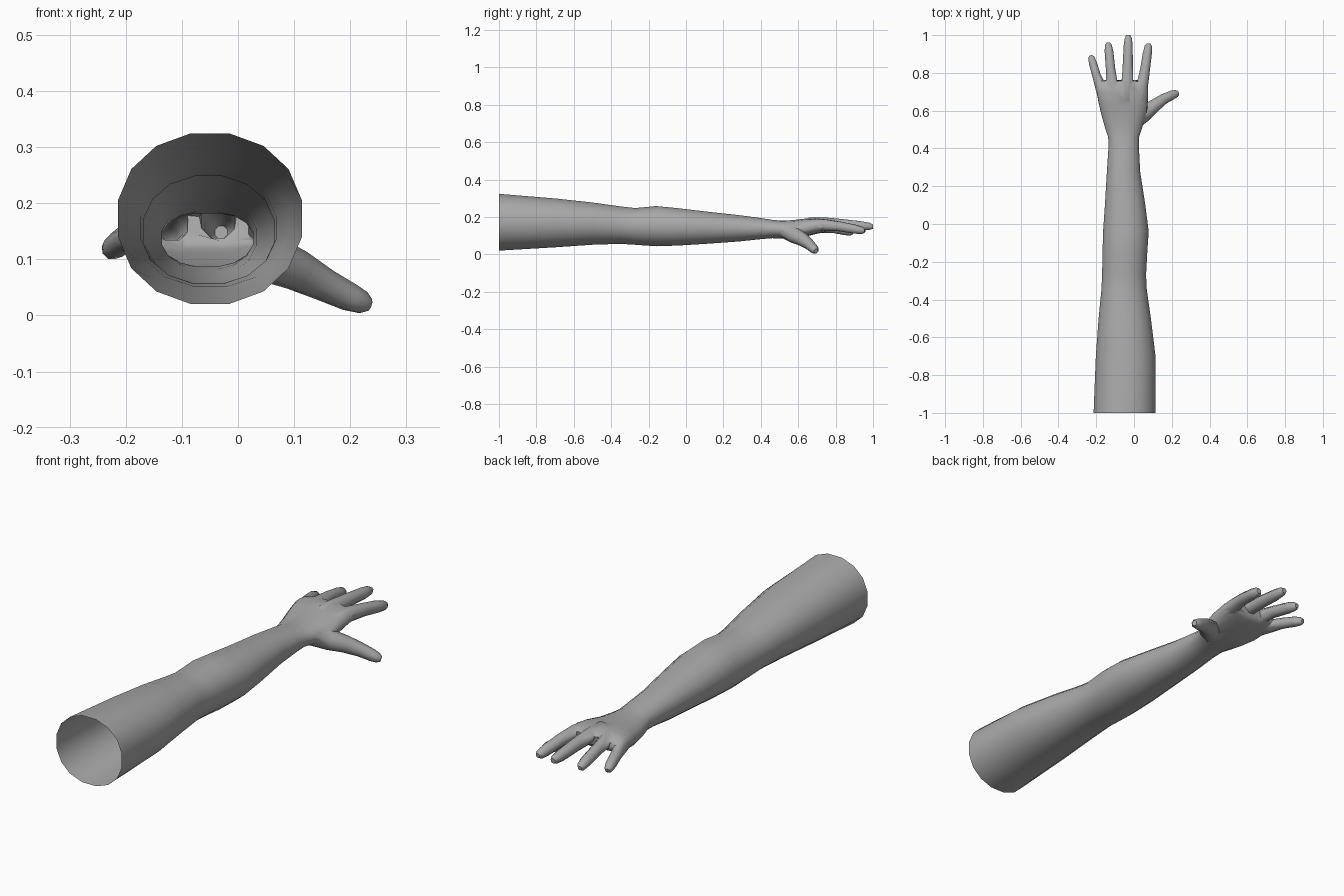
import bpy, bmesh, math
from mathutils import Vector

cube = bpy.data.objects.get("Cube")
if cube:
    bpy.data.objects.remove(cube, do_unlink=True)


def make_material(name, value):
    mat = bpy.data.materials.new(name)
    mat.use_nodes = True
    colour = (value, value, value, 1)
    mat.diffuse_color = colour
    mat.node_tree.nodes["Principled BSDF"].inputs["Base Color"].default_value = colour
    return mat


skin = make_material("grey skin", 0.4)


def loft(name, rings):
    """Closed skin through rings of points."""
    bm = bmesh.new()
    loops = [[bm.verts.new(p) for p in ring] for ring in rings]
    n = len(loops[0])
    for a, b in zip(loops, loops[1:]):
        for i in range(n):
            j = (i + 1) % n
            bm.faces.new((a[i], a[j], b[j], b[i]))
    bm.faces.new(loops[0])
    bm.faces.new(loops[-1])
    bmesh.ops.recalc_face_normals(bm, faces=bm.faces)
    mesh = bpy.data.meshes.new(name)
    bm.to_mesh(mesh)
    bm.free()
    mesh.materials.append(skin)
    obj = bpy.data.objects.new(name, mesh)
    bpy.context.collection.objects.link(obj)
    return obj


def oval(centre, u, v, sides, power=1.0):
    """Ring around centre with half axes u and v; power below 1 squares it."""
    ring = []
    for i in range(sides):
        a = math.tau * (i + 0.5) / sides
        c, s = math.cos(a), math.sin(a)
        ring.append(centre + u * math.copysign(abs(c) ** power, c)
                    + v * math.copysign(abs(s) ** power, s))
    return ring


# Arm and palm sections: y, x min, x max, z min, z max
SECTIONS = [
    (-1, -.217, .117, .018, .327), (-.7, -.205, .117, .036, .302),
    (-.5, -.19, .092, .05, .28), (-.35, -.175, .07, .055, .259),
    (-.27, -.171, .066, .05, .25), (-.16, -.169, .072, .042, .261),
    (-.04, -.166, .08, .046, .249), (.1, -.156, .062, .055, .232),
    (.28, -.145, .034, .068, .212), (.4, -.137, .028, .081, .196),
    (.46, -.138, .028, .086, .186), (.5, -.152, .042, .085, .183),
    (.56, -.171, .06, .083, .184), (.63, -.188, .075, .092, .192),
    (.7, -.2, .078, .11, .199), (.74, -.197, .076, .118, .192),
    (.757, -.175, .06, .132, .178),
]
rings = []
for y, x0, x1, z0, z1 in SECTIONS:
    squareness = 0.75 if y > 0.6 else 0.95
    rings.append(oval(Vector(((x0 + x1) / 2, y, (z0 + z1) / 2)),
                      Vector(((x1 - x0) / 2, 0, 0)),
                      Vector((0, 0, (z1 - z0) / 2)), 16, squareness))
arm = loft("arm", rings)

# Digit paths: x, y, z, radius
DIGITS = {
    "little_finger": [(-.155, .65, .145, .03), (-.18, .73, .142, .03), (-.2, .79, .138, .025),
                      (-.217, .85, .125, .023), (-.226, .88, .117, .018), (-.229, .89, .114, .01)],
    "ring_finger": [(-.105, .65, .158, .033), (-.116, .74, .162, .033), (-.124, .82, .155, .027),
                    (-.132, .91, .138, .025), (-.136, .945, .131, .02), (-.137, .96, .128, .01)],
    "middle_finger": [(-.04, .65, .168, .034), (-.036, .75, .168, .034), (-.033, .84, .162, .029),
                      (-.031, .94, .153, .026), (-.03, .98, .15, .021), (-.03, 1, .148, .012)],
    "index_finger": [(.03, .65, .155, .034), (.045, .74, .158, .034), (.059, .82, .15, .028),
                     (.07, .9, .136, .026), (.076, .94, .128, .021), (.078, .955, .126, .011)],
    "thumb": [(-.01, .52, .125, .035), (.05, .58, .103, .046), (.105, .625, .08, .038),
              (.155, .66, .054, .03), (.2, .682, .032, .026), (.222, .69, .023, .021),
              (.234, .695, .019, .012)],
}


def build_digit(name, path):
    points = [Vector(p[:3]) for p in path]
    digit_rings = []
    for i, p in enumerate(points):
        along = points[min(i + 1, len(points) - 1)] - points[max(i - 1, 0)]
        side = along.cross(Vector((0, 0, 1))).normalized()
        up = side.cross(along).normalized()
        r = path[i][3]
        digit_rings.append(oval(p, side * r, up * r, 8))
    return loft(name, digit_rings)


# Merge the digits into one continuous skin
bpy.context.view_layer.objects.active = arm
for name, path in DIGITS.items():
    digit = build_digit(name, path)
    mod = arm.modifiers.new(name, "BOOLEAN")
    mod.operation = "UNION"
    mod.solver = "EXACT"
    mod.object = digit
    bpy.ops.object.modifier_apply(modifier=mod.name)
    bpy.data.objects.remove(digit, do_unlink=True)

# Open the shoulder end and soften the webs between the digits
bm = bmesh.new()
bm.from_mesh(arm.data)
cap = [f for f in bm.faces if all(v.co.y < -0.999 for v in f.verts)]
bmesh.ops.delete(bm, geom=cap, context="FACES")
bmesh.ops.remove_doubles(bm, verts=bm.verts, dist=0.003)
webs = [v for v in bm.verts if 0.55 < v.co.y < 0.8 and v.co.x < 0.12]
bmesh.ops.smooth_vert(bm, verts=webs, factor=0.25,
                      use_axis_x=True, use_axis_y=True, use_axis_z=True)
bm.to_mesh(arm.data)
bm.free()

bpy.ops.object.select_all(action="DESELECT")
arm.select_set(True)
bpy.ops.object.shade_smooth_by_angle(angle=math.radians(55))
